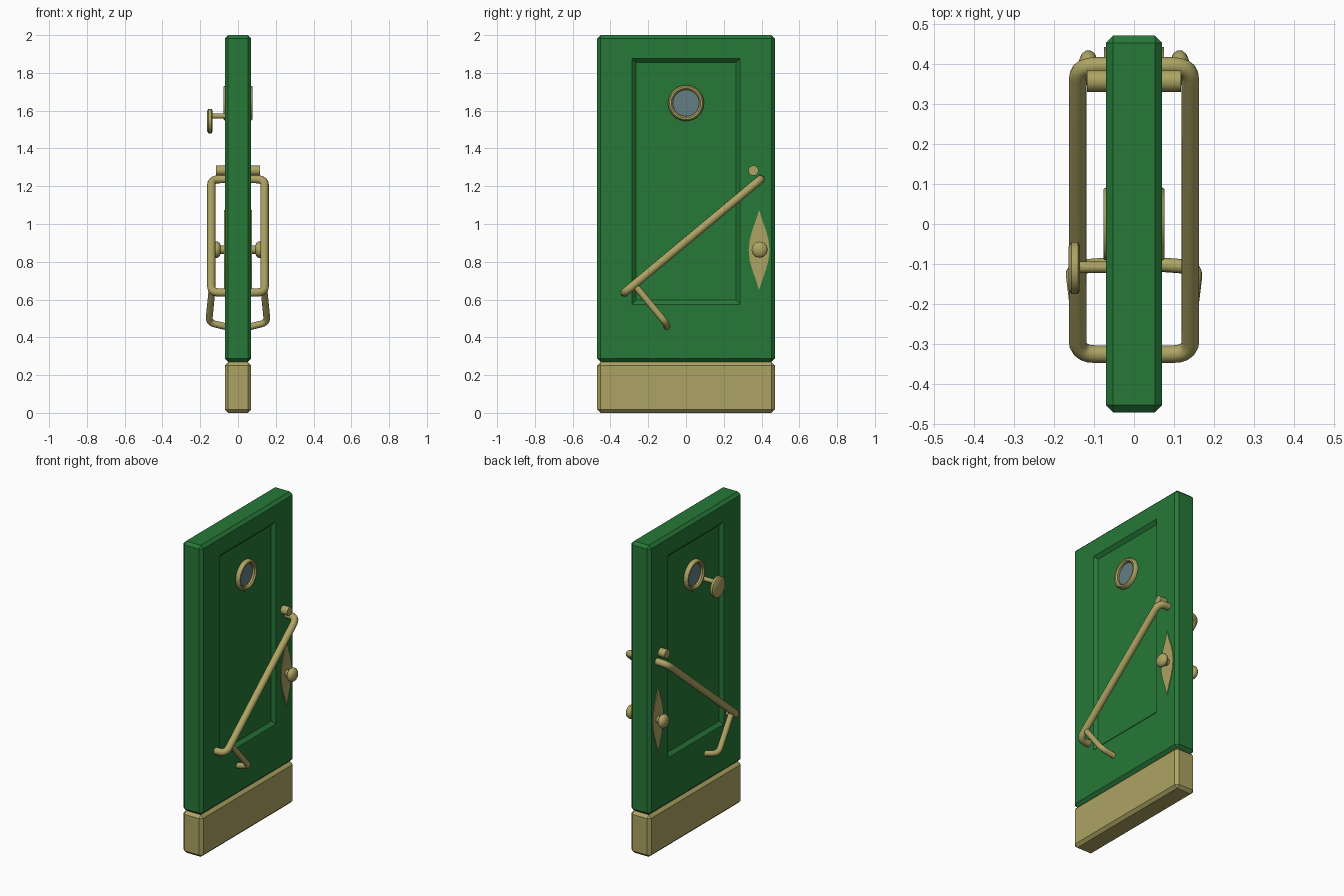
import bpy, bmesh, math
from mathutils import Vector, Matrix

if "Cube" in bpy.data.objects:
    bpy.data.objects.remove(bpy.data.objects["Cube"])


def material(name, rgb):
    m = bpy.data.materials.new(name)
    m.diffuse_color = (*rgb, 1)
    m.use_nodes = True
    m.node_tree.nodes["Principled BSDF"].inputs["Base Color"].default_value = m.diffuse_color
    return m


GREEN = material("green_paint", (0.02, 0.19, 0.04))
BRASS = material("brass", (0.42, 0.37, 0.125))
GLASS = material("glass", (0.13, 0.21, 0.23))


def finish(bm, name, mat, smooth=None):
    bmesh.ops.recalc_face_normals(bm, faces=bm.faces)
    me = bpy.data.meshes.new(name)
    bm.to_mesh(me)
    bm.free()
    ob = bpy.data.objects.new(name, me)
    bpy.context.collection.objects.link(ob)
    me.materials.append(mat)
    if smooth:
        bpy.ops.object.select_all(action='DESELECT')
        ob.select_set(True)
        bpy.context.view_layer.objects.active = ob
        bpy.ops.object.shade_smooth_by_angle(angle=math.radians(smooth))
    return ob


def slab(z0, z1, chamfer=0.018):
    bm = bmesh.new()
    bmesh.ops.create_cube(bm, size=1, matrix=Matrix.Translation((0, 0, (z0 + z1) / 2))
                          @ Matrix.Diagonal((0.14, 0.94, z1 - z0, 1)))
    bmesh.ops.bevel(bm, geom=bm.edges[:], offset=chamfer, segments=1,
                    affect='EDGES', profile=0.5)
    return bm


def lathe(name, profile, y, z, s, mat, sides=24, closed=False, smooth=40):
    """Spin (x, radius) points around an x-parallel axis; s is the door side."""
    bm = bmesh.new()
    rings = []
    for x, r in profile:
        rings.append([bm.verts.new((s * x, y + r * math.cos(a), z + r * math.sin(a)))
                      for a in (2 * math.pi * i / sides for i in range(sides))])
    pairs = list(zip(rings, rings[1:]))
    if closed:
        pairs.append((rings[-1], rings[0]))
    else:
        bm.faces.new(rings[0])
        bm.faces.new(rings[-1])
    for a, b in pairs:
        for i in range(sides):
            j = (i + 1) % sides
            bm.faces.new((a[i], a[j], b[j], b[i]))
    return finish(bm, name, mat, smooth)


def rod(name, pts, radius, fillet, s, sides=12):
    """Tube along a path whose inner corners are rounded."""
    p = [Vector((s * x, y, z)) for x, y, z in pts]
    path = [p[0]]
    for a, b, c in zip(p, p[1:], p[2:]):
        u = b + (a - b).normalized() * fillet
        v = b + (c - b).normalized() * fillet
        for k in range(6):
            t = k / 5
            path.append(u * (1 - t) ** 2 + b * 2 * t * (1 - t) + v * t * t)
    path.append(p[-1])
    bm = bmesh.new()
    rings, side = [], None
    for i, q in enumerate(path):
        d = (path[min(i + 1, len(path) - 1)] - path[max(i - 1, 0)]).normalized()
        side = d.orthogonal() if side is None else side - d * side.dot(d)
        side.normalize()
        up = d.cross(side)
        rings.append([bm.verts.new(q + radius * (side * math.cos(t) + up * math.sin(t)))
                      for t in (2 * math.pi * k / sides for k in range(sides))])
    for a, b in zip(rings, rings[1:]):
        for i in range(sides):
            j = (i + 1) % sides
            bm.faces.new((a[i], a[j], b[j], b[i]))
    bm.faces.new(rings[0])
    bm.faces.new(rings[-1])
    return finish(bm, name, BRASS, 40)


# Door leaf with a sunken panel on both faces
bm = slab(0.27, 2.0)
for s in (-1, 1):
    face = next(f for f in bm.faces if f.normal.x * s > 0.99)
    for half, z0, z1, x in ((0.285, 0.575, 1.875, 0.07), (0.265, 0.597, 1.855, 0.05)):
        bmesh.ops.inset_individual(bm, faces=[face], thickness=0.01)
        mid = face.calc_center_median()
        for v in face.verts:
            v.co = (s * x, half if v.co.y > mid.y else -half, z1 if v.co.z > mid.z else z0)
finish(bm, "door_leaf", GREEN)

# Kick plate
finish(slab(0.0, 0.27), "kick_plate", BRASS)

# Fittings repeated on both faces
for s, tag in ((-1, "left"), (1, "right")):
    # Porthole
    lathe(f"porthole_ring_{tag}", [(0.045, 0.095), (0.066, 0.095), (0.076, 0.087),
          (0.076, 0.078), (0.068, 0.070), (0.045, 0.070)], 0, 1.64, s, BRASS, 32, True)
    lathe(f"porthole_glass_{tag}", [(0.045, 0.073), (0.055, 0.073)], 0, 1.64, s, GLASS, 32)

    # Diagonal pull bar and its brace
    rod(f"pull_bar_{tag}", [(0.045, 0.395, 1.237), (0.141, 0.395, 1.237),
        (0.141, -0.325, 0.637), (0.045, -0.325, 0.637)], 0.022, 0.045, s)
    rod(f"bar_brace_{tag}", [(0.136, -0.265, 0.668), (0.155, -0.108, 0.478),
        (0.045, -0.100, 0.452)], 0.018, 0.035, s)

    # Upper stud
    lathe(f"stud_{tag}", [(0.06, 0.027), (0.117, 0.027)], 0.357, 1.283, s, BRASS, 16)

    # Pointed lock plate with curved sides
    bm = bmesh.new()
    prof = [(0.055 * math.cos(t * math.pi / 2) ** 1.25, 0.212 * t) for t in
            (-0.75, -0.5, -0.25, 0, 0.25, 0.5, 0.75)]
    out = [(0, -0.212)] + prof + [(0, 0.212)] + [(-a, b) for a, b in reversed(prof)]
    f = bm.faces.new([bm.verts.new((s * 0.06, 0.387 + a, 0.862 + b)) for a, b in out])
    ext = bmesh.ops.extrude_face_region(bm, geom=[f])["geom"]
    for v in ext:
        if isinstance(v, bmesh.types.BMVert):
            v.co.x = s * 0.075
    finish(bm, f"lock_plate_{tag}", BRASS)

    # Door knob
    lathe(f"knob_{tag}", [(0.06, 0.022), (0.092, 0.022), (0.098, 0.036), (0.108, 0.043),
          (0.120, 0.043), (0.131, 0.034), (0.138, 0.016)], 0.390, 0.864, s, BRASS, 12)

# Porthole cover swung aside on its stem (left face only)
lathe("cover_stem", [(0.045, 0.014), (0.145, 0.014)], -0.108, 1.572, -1, BRASS, 12)
lathe("cover_disc", [(0.135, 0.055), (0.140, 0.065), (0.156, 0.065), (0.163, 0.055)],
      -0.110, 1.545, -1, BRASS, 24)
